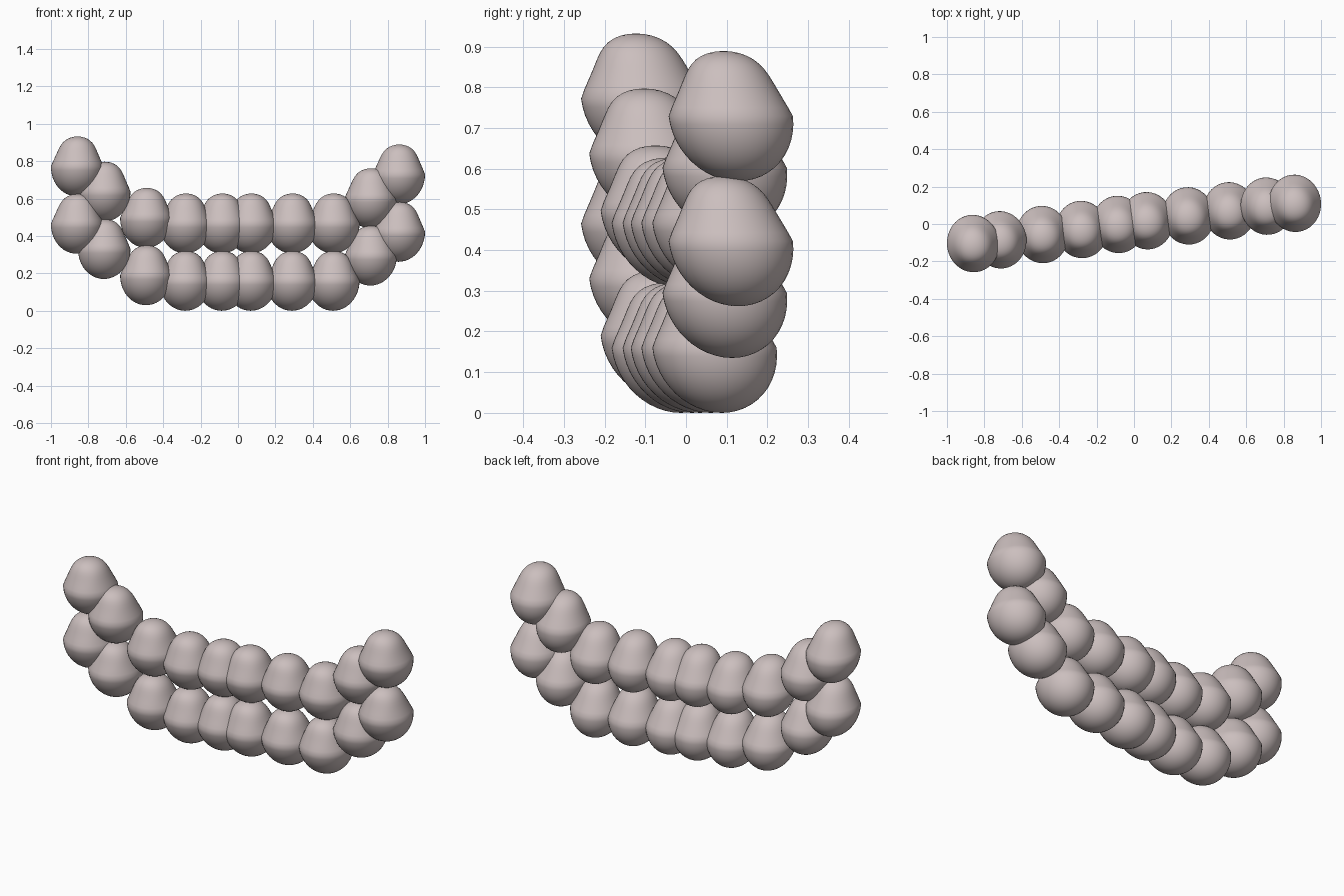
import bpy, bmesh, math
from mathutils import Matrix, Vector

if "Cube" in bpy.data.objects:
    bpy.data.objects.remove(bpy.data.objects["Cube"])

mat = bpy.data.materials.new("pale pinkish grey")
mat.diffuse_color = (0.60, 0.52, 0.515, 1)
mat.use_nodes = True
mat.node_tree.nodes["Principled BSDF"].inputs["Base Color"].default_value = mat.diffuse_color

# Bead columns: x, y, height above the lowest bead
COLUMNS = [(-0.86, -0.105, 0.305), (-0.715, -0.085, 0.17), (-0.49, -0.057, 0.03),
           (-0.28, -0.03, 0.0), (-0.085, -0.003, 0.0), (0.07, 0.017, 0.0),
           (0.29, 0.043, 0.0), (0.51, 0.07, 0.0), (0.71, 0.095, 0.135),
           (0.86, 0.11, 0.262)]
HALF = Vector((0.14, 0.153, 0.16))
TURN = Matrix.Rotation(math.radians(7), 4, 'Z')   # beads follow the slanted row


def bead_mesh():
    """Rounded bead: shoulders drawn in above, base leaning to the back."""
    bm = bmesh.new()
    bmesh.ops.create_uvsphere(bm, u_segments=40, v_segments=24, radius=1)
    for v in bm.verts:
        x, y, z = v.co
        taper = 1 - 0.13 * math.sin(math.pi * max(z, 0))
        # shallow dent in the upper front
        d = v.co.normalized().dot(Vector((0, -0.75, 0.66)))
        dent = 1 - 0.04 * max(0, (d - 0.75) / 0.25) ** 2
        v.co = Vector((x * HALF.x * taper * dent,
                       y * HALF.y * taper * dent - 0.018 * z,
                       z * HALF.z))
    bm.transform(TURN)
    me = bpy.data.meshes.new("bead")
    bm.to_mesh(me)
    bm.free()
    for p in me.polygons:
        p.use_smooth = True
    me.materials.append(mat)
    return me


mesh = bead_mesh()
# Two stacked rows of beads
for row, z0 in (("lower", 0.16), ("upper", 0.467)):
    for i, (x, y, z) in enumerate(COLUMNS):
        ob = bpy.data.objects.new(f"{row}_bead_{i + 1}", mesh)
        ob.location = (x, y, z + z0)
        bpy.context.collection.objects.link(ob)
